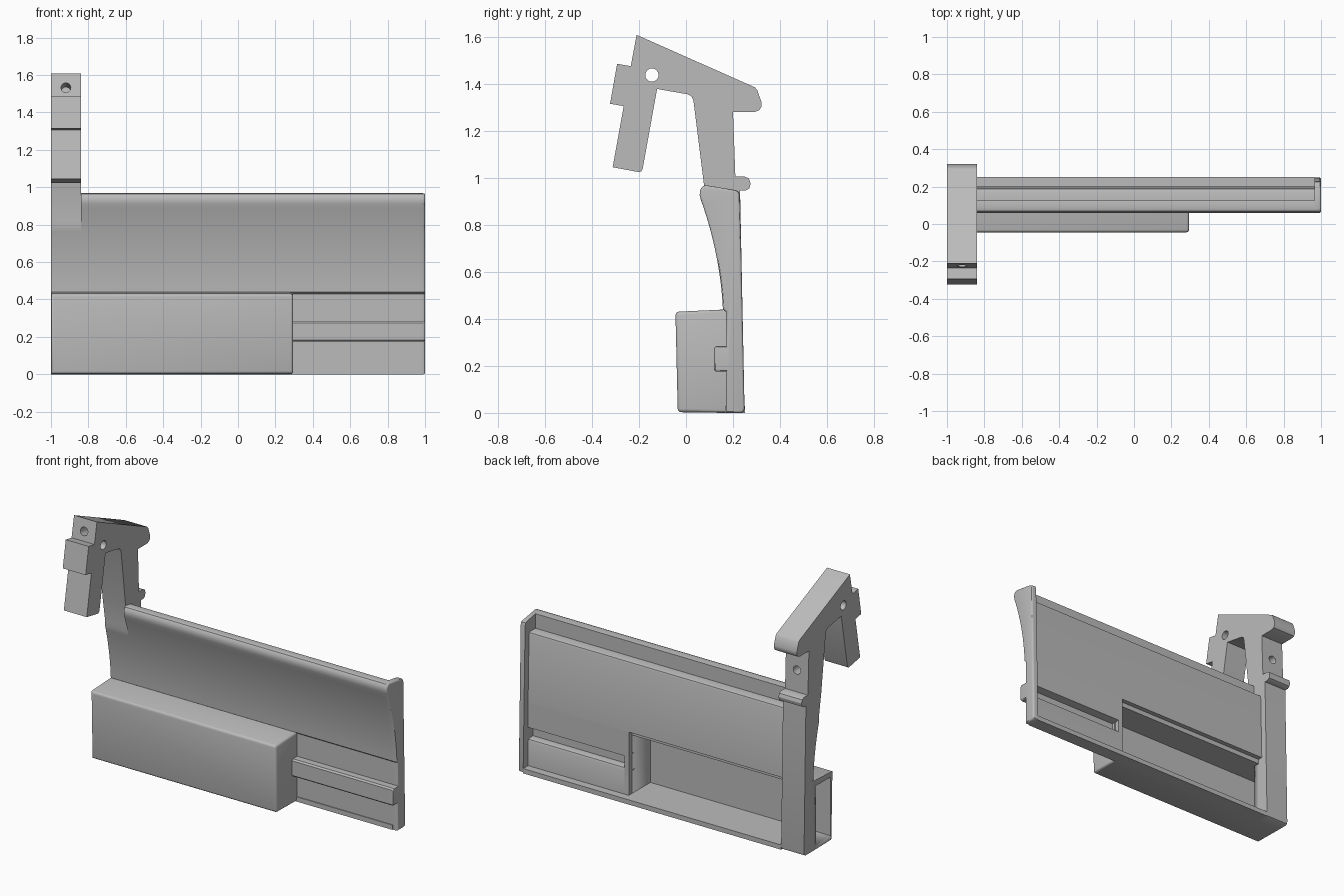
import bpy, bmesh, math
from mathutils import Vector, Matrix

if "Cube" in bpy.data.objects:
    bpy.data.objects.remove(bpy.data.objects["Cube"])

grey = bpy.data.materials.new("light grey")
grey.diffuse_color = (0.5, 0.5, 0.5, 1)
grey.use_nodes = True
grey.node_tree.nodes["Principled BSDF"].inputs["Base Color"].default_value = grey.diffuse_color


def extrude(name, pts, x0, x1, pick=None, width=0.015):
    """Extrude a (y, z) profile along x; bevel the edges chosen by pick."""
    bm = bmesh.new()
    face = bm.faces.new([bm.verts.new((x0, y, z)) for y, z in pts])
    out = bmesh.ops.extrude_face_region(bm, geom=[face])
    for v in out["geom"]:
        if isinstance(v, bmesh.types.BMVert):
            v.co.x = x1
    bmesh.ops.recalc_face_normals(bm, faces=bm.faces[:])
    if pick:
        edges = [e for e in bm.edges if pick(e.verts[0].co, e.verts[1].co)]
        bmesh.ops.bevel(bm, geom=edges, offset=width, segments=3,
                        profile=0.5, affect='EDGES', clamp_overlap=True)
    me = bpy.data.meshes.new(name)
    bm.to_mesh(me)
    bm.free()
    me.materials.append(grey)
    ob = bpy.data.objects.new(name, me)
    bpy.context.collection.objects.link(ob)
    bpy.ops.object.select_all(action='DESELECT')
    ob.select_set(True)
    bpy.context.view_layer.objects.active = ob
    bpy.ops.object.shade_smooth_by_angle(angle=math.radians(30))
    return ob


def rect(y0, y1, z0, z1):
    return [(y0, z0), (y1, z0), (y1, z1), (y0, z1)]


def cut(target, cutter):
    mod = target.modifiers.new("cut", 'BOOLEAN')
    mod.operation = 'DIFFERENCE'
    mod.solver = 'EXACT'
    mod.object = cutter
    cutter.hide_render = True
    cutter.hide_viewport = True


def drill(target, name, start, end, radius):
    """Cut a round hole between two points."""
    a, b = Vector(start), Vector(end)
    d = b - a
    bm = bmesh.new()
    bmesh.ops.create_cone(bm, cap_ends=True, segments=32, radius1=radius,
                          radius2=radius, depth=d.length)
    bm.transform(Matrix.Translation((a + b) / 2)
                 @ d.to_track_quat('Z', 'Y').to_matrix().to_4x4())
    me = bpy.data.meshes.new(name)
    bm.to_mesh(me)
    bm.free()
    me.materials.append(grey)
    ob = bpy.data.objects.new(name, me)
    bpy.context.collection.objects.link(ob)
    cut(target, ob)


def curve_y(z):
    """Front surface of the flared sheet, between z 0.44 and 0.91."""
    t = (z - 0.44) / 0.47
    return 0.157 - 0.022 * t - 0.073 * t * t


POST = -0.84    # inner side of the post
RIB = 0.965     # inner side of the end rib
WALL = 0.26     # inner side of the box end wall

flare = [(curve_y(z), z) for z in [0.44 + 0.47 * i / 16 for i in range(17)]]
lip = [(0.058, 0.928), (0.061, 0.95), (0.07, 0.963), (0.085, 0.968)]
rail = [(0.17, 0.175), (0.128, 0.175), (0.12, 0.183),
        (0.12, 0.275), (0.128, 0.285), (0.17, 0.285)]

# Flared sheet with a thin top rim and a thicker back below it
extrude("flared_sheet", [(0.17, 0.43)] + flare + lip + [
    (0.125, 0.962), (0.125, 0.87), (0.175, 0.87), (0.186, 0.866),
    (0.19, 0.855), (0.2, 0.43)], POST, RIB,
    lambda a, b: a.x == b.x == POST and min(a.z, b.z) > 0.8 and max(a.y, b.y) < 0.09,
    0.012)

# Lower sheet with the hollow rail
extrude("lower_sheet", [(0.17, 0)] + rail + [
    (0.17, 0.43), (0.2, 0.43), (0.2, 0.272), (0.15, 0.265), (0.15, 0.2),
    (0.18, 0.2), (0.195, 0.195), (0.2, 0.183), (0.2, 0)], WALL, RIB)

# End rib with rounded outer rim
extrude("end_rib", [(0.17, 0)] + rail + [(0.17, 0.43)] + flare + lip + [
    (0.21, 0.948), (0.224, 0.941), (0.23, 0.925), (0.249, 0.02),
    (0.246, 0.006), (0.235, 0)], RIB, 1.0,
    lambda a, b: a.x == b.x == 1.0, 0.01)

# Bottom flange
extrude("bottom_flange", [(0.165, 0), (0.25, 0), (0.25, 0.03), (0.165, 0.03)],
        POST, RIB)

# Hollow front box, open at the back and at the left end
box = extrude("front_box",
              [(-0.035, 0.003), (0.17, 0), (0.17, 0.44), (-0.045, 0.43)],
              -1.0, 0.295,
              lambda a, b: max(a.y, b.y) < 0 or (a.x > 0.2 and b.x > 0.2
                                                and min(a.y, b.y) < 0))
cut(box, extrude("cavity_cutter", rect(-0.015, 0.3, 0.03, 0.4), POST, WALL))
cut(box, extrude("window_cutter", rect(-0.015, 0.13, 0.03, 0.4), -1.1, POST + 0.02))
# Back edge of the box end wall
extrude("end_wall_edge", rect(0.165, 0.2, 0.03, 0.43), WALL, 0.29)

# Post, hook and rear stub in one profile
post = extrude("hook_post", [(0.17, 0), (0.17, 0.43)]
               + [p for p in flare if p[1] < 0.8] + [
    (0.101, 0.82), (0.077, 0.965), (0.032, 1.325), (0.025, 1.345),
    (0.008, 1.355), (-0.123, 1.378), (-0.184, 1.04), (-0.19, 1.028),
    (-0.2, 1.024), (-0.312, 1.045), (-0.265, 1.305), (-0.323, 1.315),
    (-0.293, 1.485), (-0.235, 1.475), (-0.21, 1.608), (0.293, 1.385),
    (0.303, 1.373), (0.322, 1.32), (0.32, 1.3), (0.311, 1.287),
    (0.292, 1.28), (0.2, 1.28), (0.21, 1.005), (0.25, 1.005),
    (0.268, 0.997), (0.275, 0.976), (0.27, 0.955), (0.252, 0.945),
    (0.23, 0.945), (0.249, 0.02), (0.246, 0.006), (0.235, 0)], -1.0, POST)
drill(post, "cross_pin_cutter", (-1.1, -0.145, 1.437), (-0.7, -0.145, 1.437), 0.028)
drill(post, "front_hole_cutter", (-0.92, -0.3, 1.546), (-0.92, -0.1, 1.51), 0.026)
drill(post, "rear_hole_cutter", (-0.92, 0.3, 1.14), (-0.92, 0.12, 1.14), 0.026)
